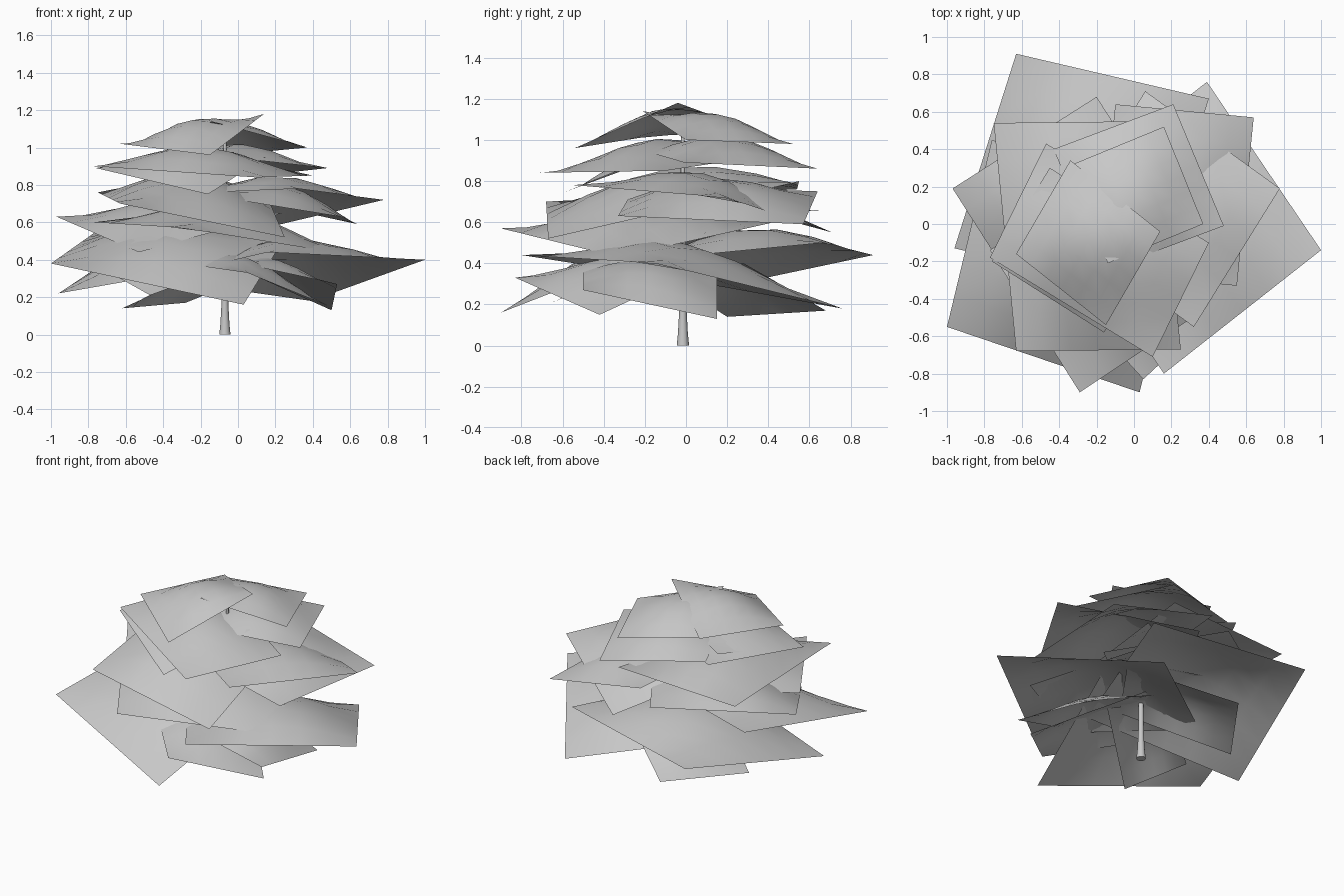
import bpy
import bmesh
from math import sin, cos, pi
from mathutils import Vector

default_cube = bpy.data.objects.get("Cube")
if default_cube:
    bpy.data.objects.remove(default_cube, do_unlink=True)


def make_material(name, color):
    mat = bpy.data.materials.new(name)
    mat.use_nodes = True
    mat.diffuse_color = color
    mat.node_tree.nodes["Principled BSDF"].inputs["Base Color"].default_value = color
    return mat


def finish(bm, name, mat):
    mesh = bpy.data.meshes.new(name)
    bm.to_mesh(mesh)
    bm.free()
    mesh.materials.append(mat)
    obj = bpy.data.objects.new(name, mesh)
    bpy.context.collection.objects.link(obj)
    for poly in mesh.polygons:
        poly.use_smooth = True
    return obj


def foliage_card(name, tip_a, tip_b, tip_c, last_height, mat, steps=6, crown=0.15):
    """Domed card through three corners; the fourth completes the parallelogram."""
    a, b, c = Vector(tip_a), Vector(tip_b), Vector(tip_c)
    d = a + c - b
    d.z = last_height
    bulge = crown * (a - c).length / 2 ** 0.5
    bm = bmesh.new()
    rows = []
    for j in range(steps + 1):
        v = j / steps
        left, right = a.lerp(d, v), b.lerp(c, v)
        row = []
        for i in range(steps + 1):
            u = i / steps
            point = left.lerp(right, u)
            point.z += bulge * sin(pi * u) * sin(pi * v)
            row.append(bm.verts.new(point))
        rows.append(row)
    for lower, upper in zip(rows, rows[1:]):
        for i in range(steps):
            bm.faces.new((lower[i], lower[i + 1], upper[i + 1], upper[i]))
    return finish(bm, name, mat)


def tapered_trunk(name, center, rings, mat, sides=12):
    """Stack of (height, radius) rings closed at both ends."""
    bm = bmesh.new()
    loops = []
    for height, radius in rings:
        loops.append([bm.verts.new((center[0] + radius * cos(2 * pi * k / sides),
                                    center[1] + radius * sin(2 * pi * k / sides), height))
                      for k in range(sides)])
    for low, high in zip(loops, loops[1:]):
        for k in range(sides):
            n = (k + 1) % sides
            bm.faces.new((low[k], low[n], high[n], high[k]))
    bm.faces.new(loops[0])
    bm.faces.new(loops[-1])
    bmesh.ops.recalc_face_normals(bm, faces=bm.faces)
    obj = finish(bm, name, mat)
    for poly in obj.data.polygons:
        poly.use_smooth = abs(poly.normal.z) < 0.9
    return obj


pale_grey = make_material("pale_grey", (0.58, 0.58, 0.58, 1))

# Trunk with a flared foot
tapered_trunk("trunk", (-0.07, -0.015),
              [(0, 0.03), (0.06, 0.024), (0.17, 0.018), (0.6, 0.014), (1.05, 0.008)], pale_grey)

# Foliage tiers: three corners of each card and the height of its fourth
top_tier = [
    ((-0.34, 0.34, 1.04), (-0.63, -0.16, 1.02), (-0.15, -0.54, 0.96), 1.18),
    ((-0.77, -0.18, 0.9), (0.1, -0.71, 0.84), (0.4, -0.1, 0.85), 0.93),
    ((-0.76, -0.2, 0.89), (-0.16, -0.58, 0.75), (0.15, -0.08, 0.95), 0.95),
    ((0.37, 0, 1), (0.16, 0.52, 0.98), (-0.35, 0.31, 1.04), 1.14),
    ((0.48, -0.01, 0.89), (0.21, 0.64, 0.86), (-0.43, 0.4, 0.93), 0.96),
]
middle_tier = [
    ((0.32, -0.55, 0.78), (0.78, 0.19, 0.72), (0.06, 0.71, 0.55), 0.75),
    ((0.55, -0.33, 0.63), (0.64, 0.57, 0.59), (-0.1, 0.64, 0.75), 0.75),
    ((-0.75, 0.54, 0.76), (-0.63, -0.68, 0.7), (0.25, -0.67, 0.52), 0.8),
    ((-0.97, 0.19, 0.63), (-0.53, -0.5, 0.44), (0.24, -0.01, 0.65), 0.66),
    ((-0.77, -0.14, 0.6), (-0.29, -0.9, 0.57), (0.57, -0.33, 0.43), 0.6),
]
lower_tier = [
    ((0.16, -0.8, 0.44), (1, -0.14, 0.4), (0.39, 0.76, 0.18), 0.3),
    ((0.4, 0.67, 0.5), (-0.63, 0.91, 0.44), (-0.96, -0.13, 0.22), 0.4),
    ((-1, -0.55, 0.38), (0.03, -0.9, 0.16), (0.27, 0.1, 0.55), 0.55),
    ((0.53, -0.5, 0.27), (0.5, 0.15, 0.13), (-0.1, 0.15, 0.4), 0.4),
    ((0.05, -0.83, 0.33), (0.49, -0.42, 0.15), (0, 0.12, 0.4), 0.4),
    ((-0.72, -0.35, 0.35), (-0.47, -0.65, 0.21), (0.05, -0.2, 0.4), 0.4),
    ((-0.28, 0.68, 0.17), (-0.62, 0.2, 0.14), (-0.05, -0.2, 0.4), 0.4),
]
tiers = {"top": top_tier, "middle": middle_tier, "lower": lower_tier}
for tier_name, cards in tiers.items():
    for index, card in enumerate(cards, start=1):
        foliage_card(f"{tier_name}_foliage_{index}", *card, pale_grey)
